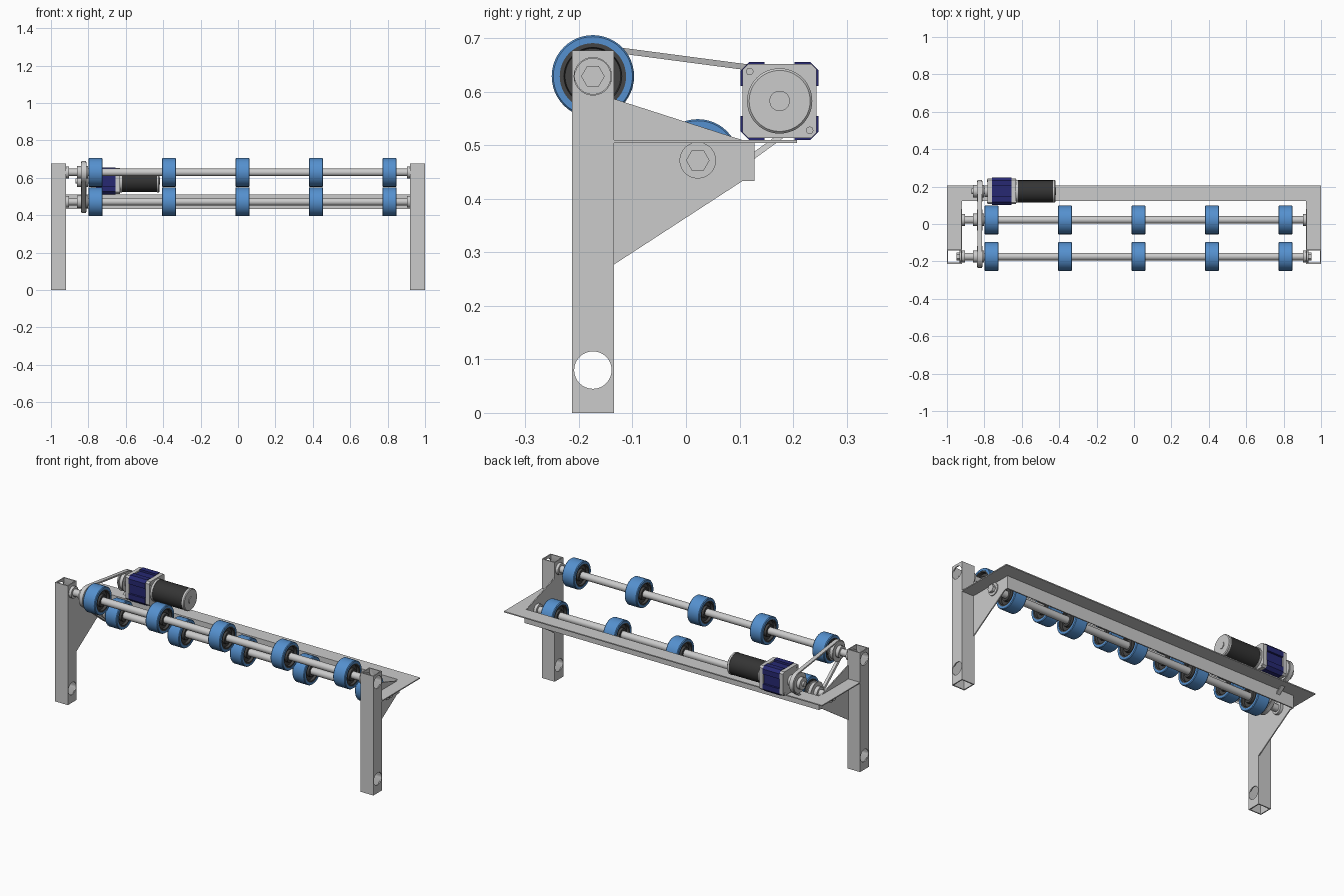
import bpy, bmesh, math
from mathutils import Vector

if "Cube" in bpy.data.objects:
    bpy.data.objects.remove(bpy.data.objects["Cube"])

def material(name, col):
    m = bpy.data.materials.new(name)
    m.diffuse_color = (*col, 1)
    m.use_nodes = True
    m.node_tree.nodes["Principled BSDF"].inputs["Base Color"].default_value = m.diffuse_color
    return m

BLUE = material("tyre_blue", (0.09, 0.28, 0.62))
DARK = material("dark_grey", (0.06, 0.06, 0.06))
BLACK = material("motor_black", (0.035, 0.035, 0.035))
NAVY = material("navy", (0.02, 0.022, 0.17))

def finish(name, bm, mat=None):
    bmesh.ops.remove_doubles(bm, verts=bm.verts, dist=1e-5)
    bmesh.ops.recalc_face_normals(bm, faces=bm.faces)
    me = bpy.data.meshes.new(name)
    bm.to_mesh(me)
    bm.free()
    ob = bpy.data.objects.new(name, me)
    bpy.context.collection.objects.link(ob)
    if mat:
        me.materials.append(mat)
    return ob

def prism(name, pts, a, b, axis="x", mat=None):
    """Extrude a (y,z) outline along x, or an (x,y) outline along z."""
    bm = bmesh.new()
    at = (lambda p, t: (t, *p)) if axis == "x" else (lambda p, t: (*p, t))
    lo, hi = [[bm.verts.new(at(p, t)) for p in pts] for t in (a, b)]
    bm.faces.new(lo)
    bm.faces.new(hi)
    for i in range(len(pts)):
        j = (i + 1) % len(pts)
        bm.faces.new((lo[i], lo[j], hi[j], hi[i]))
    return finish(name, bm, mat)

def box(name, x0, x1, y0, y1, z0, z1, mat=None):
    return prism(name, [(y0, z0), (y1, z0), (y1, z1), (y0, z1)], x0, x1, mat=mat)

def lathe(name, prof, c, mat=None, n=48):
    """Spin an (x, r) profile about the x axis through c = (y, z)."""
    bm = bmesh.new()
    rings = [[bm.verts.new((x, c[0] + r * math.cos(2 * math.pi * k / n),
                            c[1] + r * math.sin(2 * math.pi * k / n))) for k in range(n)]
             for x, r in prof]
    closed = prof[0][1] > 0
    for i in range(len(rings) if closed else len(rings) - 1):
        p, q = rings[i], rings[(i + 1) % len(rings)]
        for k in range(n):
            m = (k + 1) % n
            bm.faces.new((p[k], p[m], q[m], q[k]))
    return finish(name, bm, mat)

def rod(name, x0, x1, r, c, mat=None, n=48):
    return lathe(name, [(x0, 0), (x0, r), (x1, r), (x1, 0)], c, mat, n)

def cut(ob, cutter):
    md = ob.modifiers.new("cut", "BOOLEAN")
    md.operation, md.object, md.solver = "DIFFERENCE", cutter, "EXACT"
    bpy.context.view_layer.objects.active = ob
    bpy.ops.object.modifier_apply(modifier=md.name)
    bpy.data.objects.remove(cutter)

FRONT, REAR, MOTOR = (-0.174, 0.629), (0.022, 0.472), (0.175, 0.583)
Y0, Y1, T = -0.213, -0.135, 0.006      # post depth and sheet thickness

# Side frames: hollow posts, gussets and angle-iron arms
for s, side in ((-1, "left"), (1, "right")):
    post = box(f"{side}_post", s * 0.92, s * 1.0, Y0, Y1, 0, 0.677)
    cut(post, box("c", s * (0.92 + T), s * (1 - T), Y0 + T, Y1 - T, -0.1, 0.8))
    cut(post, rod("c", s * 0.9, s * 1.02, 0.035, (-0.174, 0.08)))
    cut(post, rod("c", s * 0.96, s * 1.02, 0.035, FRONT))
    prism(f"{side}_upper_gusset", [(Y1, 0.51), (0.105, 0.51), (Y1, 0.587)], s * 0.92, s * (0.92 + T))
    prism(f"{side}_lower_gusset", [(Y1, 0.433), (Y1, 0.277), (0.105, 0.433)], s * 0.92, s * (0.92 + T))
    box(f"{side}_arm_web", s * 0.92, s * (0.92 + T), Y1, 0.128, 0.433, 0.51)
    prism(f"{side}_arm_flange", [(s * 0.92, Y1), (s * 1.0, Y1), (s * 1.0, 0.207), (s * 0.92, 0.128)],
          0.51 - T, 0.51, "z")
    # Axle fixings at this end
    for c, nm in ((FRONT, "front"), (REAR, "rear")):
        x = 0.92 + T
        rod(f"{side}_{nm}_washer", s * x, s * (x + 0.006), 0.034, c)
        rod(f"{side}_{nm}_nut", s * (x + 0.006), s * (x + 0.022), 0.022, c, n=6)
        rod(f"{side}_{nm}_collar", s * 0.904, s * 0.92, 0.032, c)

# Rear angle beam, mitred to the arms
box("rear_beam_web", -0.92, 0.92, 0.128 - T, 0.128, 0.433, 0.51)
prism("rear_beam_flange", [(-0.92, 0.128 - T), (0.92, 0.128 - T), (0.92, 0.128), (1, 0.207),
                           (-1, 0.207), (-0.92, 0.128)], 0.51 - T, 0.51, "z")

# Axles with wheels
for c, nm in ((FRONT, "front"), (REAR, "rear")):
    rod(f"{nm}_axle", -0.93, 0.93, 0.02, c)
    for i in range(5):
        x = -0.762 + i * 0.393
        w = 0.038
        lathe(f"{nm}_tyre_{i + 1}", [(x - w, 0.062), (x - w, 0.074), (x - w + 0.004, 0.077),
              (x + w - 0.004, 0.077), (x + w, 0.074), (x + w, 0.062)], c, BLUE)
        half = [(0.036, 0.019), (0.036, 0.032), (0.022, 0.034), (0.022, 0.052), (0.036, 0.054), (0.036, 0.062)]
        lathe(f"{nm}_hub_{i + 1}", [(x - a, r) for a, r in half] + [(x + a, r) for a, r in half[::-1]], c, DARK)

# Pulleys: grooved disc with a boss
PX = -0.825
for c, nm in ((FRONT, "front"), (REAR, "rear"), (MOTOR, "motor")):
    lathe(f"{nm}_pulley", [(PX - 0.035, 0), (PX - 0.035, 0.033), (PX - 0.015, 0.033), (PX - 0.015, 0.056),
          (PX - 0.011, 0.056), (PX - 0.009, 0.049), (PX + 0.009, 0.049), (PX + 0.011, 0.056),
          (PX + 0.015, 0.056), (PX + 0.015, 0.033), (PX + 0.022, 0.033), (PX + 0.022, 0)], c)

# Belt around the three pulleys
bm = bmesh.new()
cs = [Vector(p) for p in (REAR, MOTOR, FRONT)]
loops = []
for i, c in enumerate(cs):
    d0, d1 = c - cs[i - 1], cs[(i + 1) % 3] - c
    a0, a1 = math.atan2(-d0.x, d0.y), math.atan2(-d1.x, d1.y)
    if a1 < a0:
        a1 += 2 * math.pi
    for k in range(19):
        a = a0 + (a1 - a0) * k / 18
        u = Vector((math.cos(a), math.sin(a)))
        loops.append([bm.verts.new((PX + x, *(c + u * r)))
                      for x, r in ((-0.011, 0.06), (0.011, 0.06), (0.008, 0.049), (-0.008, 0.049))])
for i, p in enumerate(loops):
    q = loops[(i + 1) % len(loops)]
    for k in range(4):
        m = (k + 1) % 4
        bm.faces.new((p[k], p[m], q[m], q[k]))
finish("drive_belt", bm)

# Gear motor: blue gearbox with corner blocks, grey end plates, black motor can
my, mz = MOTOR
def square(h, ch):
    return [(my + a, mz + b) for a, b in ((-h + ch, -h), (h - ch, -h), (h, -h + ch), (h, h - ch),
                                          (h - ch, h), (-h + ch, h), (-h, h - ch), (-h, -h + ch))]
prism("gearbox_core", square(0.062, 0.008), -0.765, -0.65, mat=NAVY)
for a in (-1, 1):
    for b in (-1, 1):
        pts = [(0.028, 0.05), (0.028, 0.073), (0.057, 0.073), (0.064, 0.066),
               (0.073, 0.057), (0.073, 0.028), (0.05, 0.028), (0.05, 0.05)]
        prism("gearbox_corner", [(my + a * p, mz + b * q) for p, q in pts], -0.76, -0.655, mat=NAVY)
for x0, x1, nm in ((-0.782, -0.76, "output"), (-0.655, -0.632, "motor")):
    prism(f"{nm}_plate", square(0.069, 0.01), x0, x1)
    for a in (-1, 1):
        rod(f"{nm}_plate_screw", x0 - 0.003, x1 + 0.003, 0.007, (my + a * 0.056, mz - a * 0.055), n=16)
rod("gearbox_output_boss", -0.8, -0.78, 0.03, MOTOR)
rod("gearbox_shaft", -0.87, -0.78, 0.014, MOTOR)
rod("motor_can", -0.634, -0.434, 0.059, MOTOR, BLACK)
lathe("motor_end_cap", [(-0.434, 0), (-0.434, 0.061), (-0.424, 0.061), (-0.42, 0.057), (-0.42, 0.019),
                        (-0.416, 0.019), (-0.416, 0)], MOTOR)
rod("motor_front_ring", -0.634, -0.62, 0.061, MOTOR)

# Smooth the round parts, keeping edges sharp
for ob in bpy.data.objects:
    ob.select_set(True)
bpy.context.view_layer.objects.active = bpy.data.objects["front_axle"]
bpy.ops.object.shade_smooth_by_angle(angle=math.radians(30))
